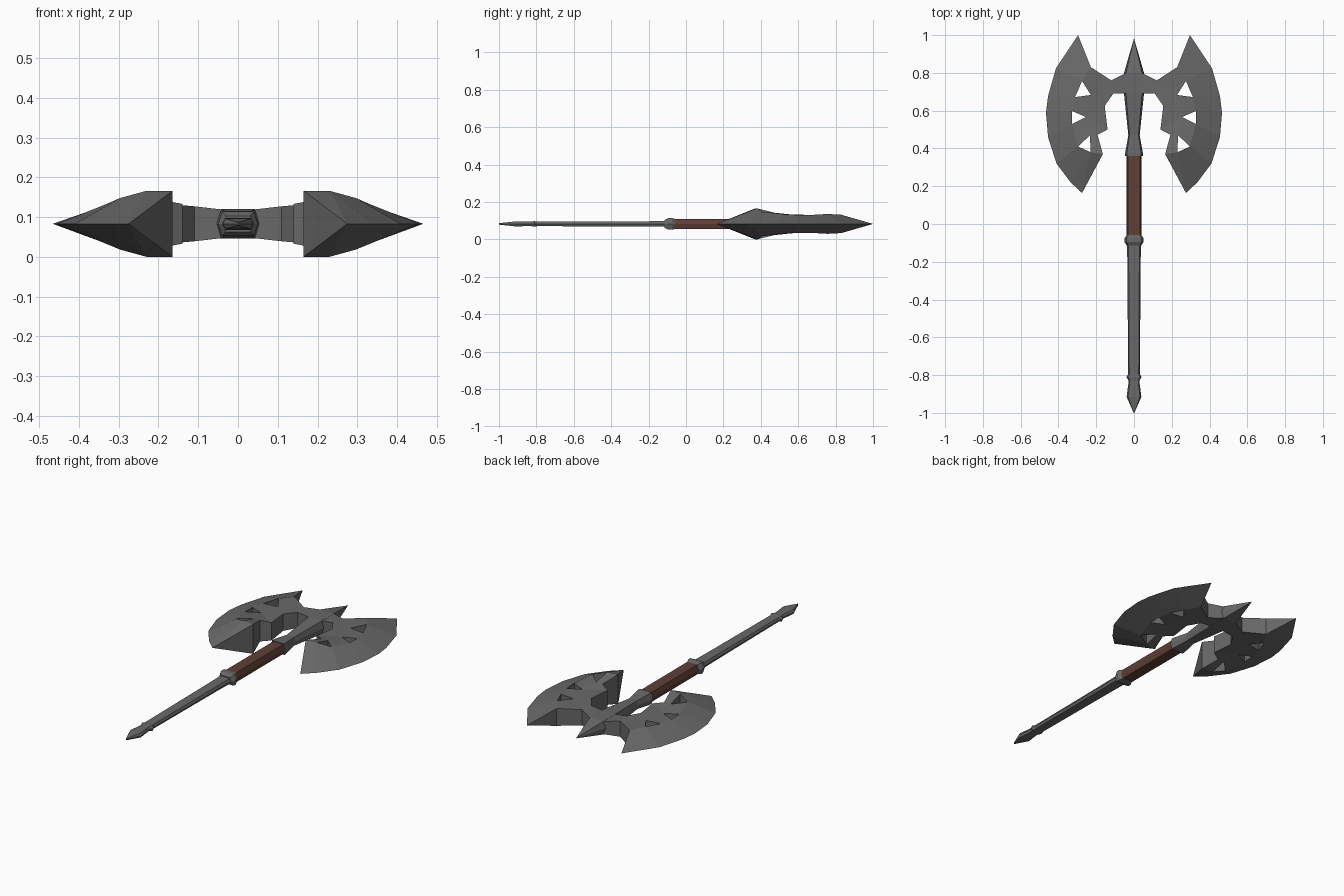
import bpy, bmesh

if "Cube" in bpy.data.objects:
    bpy.data.objects.remove(bpy.data.objects["Cube"])

ZC = 0.083  # height of the weapon's mid plane


def material(name, rgb):
    m = bpy.data.materials.new(name)
    m.diffuse_color = (*rgb, 1)
    m.use_nodes = True
    m.node_tree.nodes["Principled BSDF"].inputs["Base Color"].default_value = m.diffuse_color
    return m


steel = material("dark steel", (0.14, 0.14, 0.14))
leather = material("brown leather", (0.115, 0.05, 0.038))


def finish(name, bm, mat):
    bmesh.ops.recalc_face_normals(bm, faces=bm.faces)
    me = bpy.data.meshes.new(name)
    bm.to_mesh(me)
    bm.free()
    me.materials.append(mat)
    ob = bpy.data.objects.new(name, me)
    ob.location.z = ZC
    bpy.context.collection.objects.link(ob)
    return ob


def loft(name, sections, mat, top=0.8):
    """Six-sided bar along y; each section is (y, half width, half height)."""
    bm = bmesh.new()
    rings = []
    for y, w, h in sections:
        pts = [(w, 0), (w * top, h), (-w * top, h), (-w, 0), (-w * top, -h), (w * top, -h)]
        rings.append([bm.verts.new((x, y, z)) for x, z in pts])
    for a, b in zip(rings, rings[1:]):
        for i in range(6):
            j = (i + 1) % 6
            bm.faces.new((a[i], a[j], b[j], b[i]))
    bm.faces.new(rings[0])
    bm.faces.new(rings[-1])
    return finish(name, bm, mat)


# Blade outline points: (x, y, half thickness)
pts = {}
# sharp cutting edge, top tip to bottom tip
for i, (x, y) in enumerate([(.296, 1), (.413, .825), (.455, .677), (.466, .59),
                            (.455, .46), (.41, .32), (.335, .22), (.275, .164)]):
    pts[f"e{i}"] = (x, y, 0)
# ridge where the bevel starts, running along the outer side of the holes
for i, p in enumerate([(.228, .83, .049), (.275, .757, .053), (.312, .672, .048), (.328, .598, .048),
                       (.328, .53, .051), (.296, .41, .065), (.23, .38, .083)]):
    pts[f"m{i}"] = p
# inner corners of the three holes
for i, p in enumerate([(.228, .683, .048), (.254, .566, .05), (.233, .47, .06)]):
    pts[f"h{i}"] = p
# inner outline facing the shaft
for i, p in enumerate([(.12, .76, .044), (.11, .69, .044), (.155, .625, .048),
                       (.14, .5, .05), (.193, .472, .06), (.165, .37, .083)]):
    pts[f"i{i}"] = p
pts["c0"], pts["c1"] = (.04, .80, .036), (.04, .69, .036)

panels = [f"m{i} e{i} e{i+1} m{i+1}" for i in range(6)]
panels += ["m6 e6 e7", "m6 e7 i5", "c0 i0 i1 c1", "i0 m0 m1 h0", "i0 h0 i2 i1",
           "h0 m2 m3 h1", "i2 h0 h1", "i2 h1 i3", "i3 h1 h2 i4",
           "h1 m4 m5 h2", "i4 h2 m6 i5"]

# Axe blade: upper and lower sheets joined by walls, mirrored across x
bm = bmesh.new()
up = {k: bm.verts.new(p) for k, p in pts.items()}
low = {k: bm.verts.new((p[0], p[1], -p[2])) if p[2] else up[k] for k, p in pts.items()}
count = {}
for panel in panels:
    keys = panel.split()
    bm.faces.new([up[k] for k in keys])
    bm.faces.new([low[k] for k in reversed(keys)])
    for a, b in zip(keys, keys[1:] + keys[:1]):
        edge = tuple(sorted((a, b)))
        count[edge] = count.get(edge, 0) + 1
for (a, b), n in count.items():
    if n == 1:
        wall = list(dict.fromkeys([up[a], up[b], low[b], low[a]]))
        if len(wall) > 2:
            bm.faces.new(wall)
blade = finish("axe_blades", bm, steel)
mirror = blade.modifiers.new("Mirror", 'MIRROR')
mirror.use_axis = (True, False, False)
mirror.use_mirror_merge = False

# Central head with top spike
loft("head_spike", [(.36, .047, .032), (.375, .047, .032), (.47, .03, .024), (.69, .053, .037),
                    (.80, .053, .037), (.98, .001, .001)], steel)
# Leather grip
loft("leather_grip", [(-.07, .039, .027), (.365, .039, .027)], leather)
# Collar below the grip
loft("grip_collar", [(-.115, .038, .02), (-.095, .05, .031), (-.075, .05, .031), (-.058, .038, .027)], steel)
# Lower shaft
loft("lower_shaft", [(-.82, .031, .012), (-.22, .035, .014), (-.10, .037, .015)], steel)
# Pommel with ring and point
loft("pommel", [(-1, .002, .004), (-.915, .039, .013), (-.83, .028, .012),
                (-.81, .04, .015), (-.795, .031, .012)], steel)
